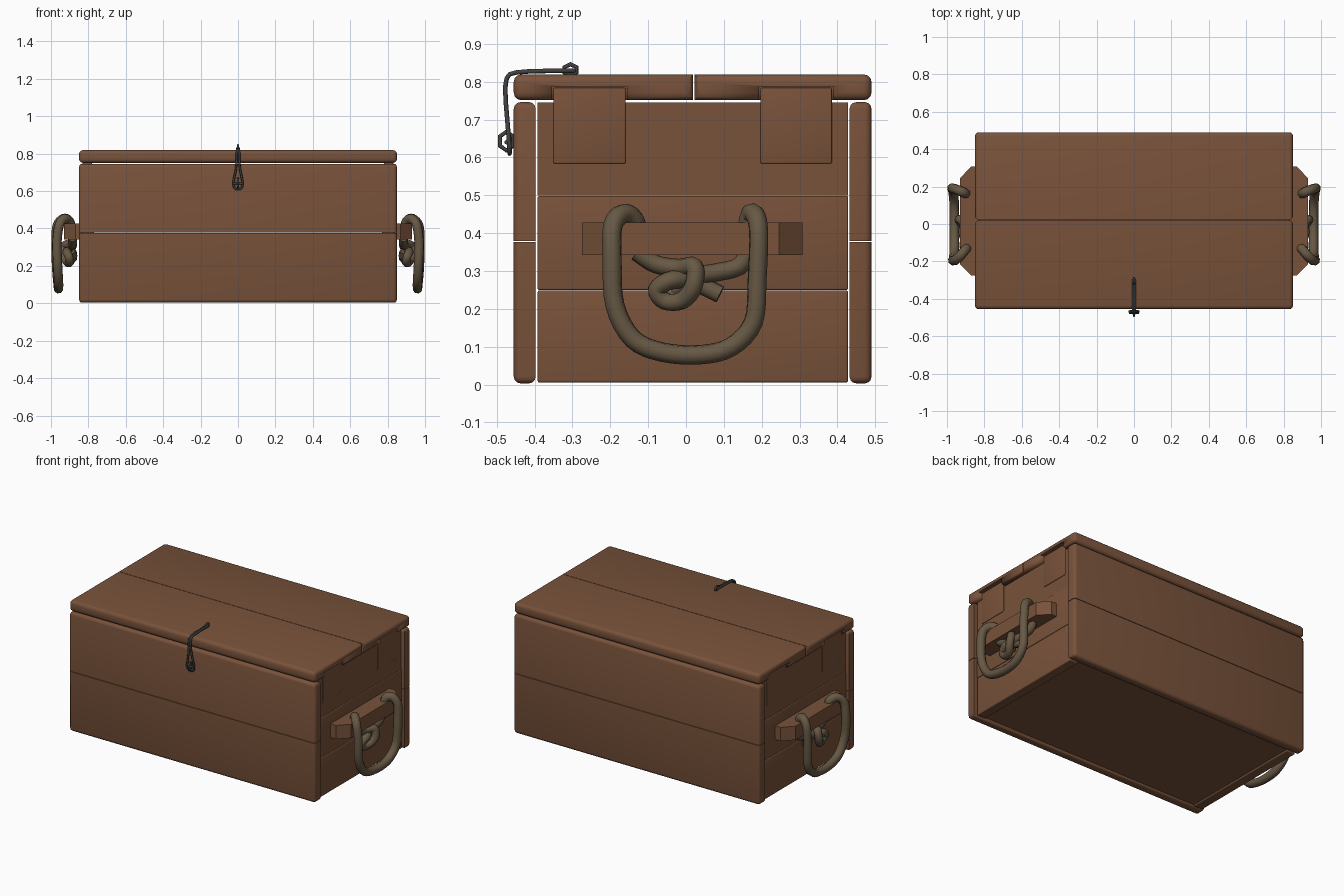
import bpy, bmesh, math
from mathutils import Vector

if "Cube" in bpy.data.objects:
    bpy.data.objects.remove(bpy.data.objects["Cube"], do_unlink=True)


def material(name, rgb, rough=0.8):
    m = bpy.data.materials.new(name)
    m.use_nodes = True
    m.diffuse_color = (*rgb, 1)
    node = m.node_tree.nodes["Principled BSDF"]
    node.inputs["Base Color"].default_value = (*rgb, 1)
    node.inputs["Roughness"].default_value = rough
    return m


WOOD = material("brown wood", (0.19, 0.085, 0.043))
ROPE = material("tan rope", (0.135, 0.098, 0.058))
IRON = material("dark iron", (0.055, 0.053, 0.05), 0.5)


def finish(name, bm, mat, angle=40):
    bmesh.ops.recalc_face_normals(bm, faces=bm.faces)
    me = bpy.data.meshes.new(name)
    bm.to_mesh(me)
    bm.free()
    me.materials.append(mat)
    ob = bpy.data.objects.new(name, me)
    bpy.context.collection.objects.link(ob)
    bpy.ops.object.select_all(action="DESELECT")
    ob.select_set(True)
    bpy.context.view_layer.objects.active = ob
    bpy.ops.object.shade_smooth_by_angle(angle=math.radians(angle))
    return ob


def box(name, x, y, z, bevel=0.0, round_edge=None):
    """Box from (min, max) ranges; round_edge picks which edges get the bevel."""
    bm = bmesh.new()
    bmesh.ops.create_cube(bm, size=1)
    for v in bm.verts:
        v.co = [r[0] if c < 0 else r[1] for c, r in zip(v.co, (x, y, z))]
    if bevel:
        edges = [e for e in bm.edges if not round_edge
                 or round_edge((e.verts[0].co + e.verts[1].co) / 2)]
        bmesh.ops.bevel(bm, geom=edges, offset=bevel, segments=3,
                        profile=0.5, affect="EDGES")
    return finish(name, bm, WOOD, 50)


def tube(name, points, radius, mat, closed=False, steps=4, sides=8):
    """Smooth tube swept along a path through the points."""
    pts = [Vector(p) for p in points]
    n = len(pts)
    cv = bpy.data.curves.new(name, "CURVE")
    cv.dimensions = "3D"
    cv.bevel_depth = radius
    cv.bevel_resolution = max(0, sides // 2 - 2)
    cv.use_fill_caps = True
    path = []
    for i in range(n if closed else n - 1):
        get = lambda k: pts[k % n] if closed else pts[min(max(k, 0), n - 1)]
        a, b, c, d = (get(i + k) for k in (-1, 0, 1, 2))
        for s in range(steps):
            t = s / steps
            path.append(0.5 * (2 * b + (c - a) * t + (2 * a - 5 * b + 4 * c - d) * t * t
                               + (3 * b - a - 3 * c + d) * t ** 3))
    if not closed:
        path.append(pts[-1])
    sp = cv.splines.new("POLY")
    sp.points.add(len(path) - 1)
    for p, co in zip(sp.points, path):
        p.co = (*co, 1)
    sp.use_cyclic_u = closed
    tmp = bpy.data.objects.new(name, cv)
    bpy.context.collection.objects.link(tmp)
    bpy.context.view_layer.update()
    me = tmp.evaluated_get(bpy.context.evaluated_depsgraph_get()).to_mesh()
    bm = bmesh.new()
    bm.from_mesh(me)
    bpy.data.objects.remove(tmp, do_unlink=True)
    bmesh.ops.remove_doubles(bm, verts=bm.verts, dist=0.0001)
    return finish(name, bm, mat, 60)


L = 0.85                       # half length of the long planks
FRONT, BACK = (-0.455, -0.397), (0.432, 0.49)
INNER = (-0.392, 0.428)        # span of the end boards
TABS = ((-0.35, -0.16), (0.197, 0.385))

# Long front and back planks, two high
for name, y in (("front", FRONT), ("back", BACK)):
    out = min if name == "front" else max
    face = out(y)
    for part, z, edge in (("lower", (0.003, 0.376), 0.003), ("upper", (0.379, 0.746), 0.746)):
        box(f"{name}_{part}_plank", (-L, L), y, z, 0.018,
            lambda m, f=face, e=edge: (abs(m.y - f) < 0.001 or abs(m.z - e) < 0.001)
            and (abs(m.z - e) < 0.001 or abs(m.x) > 0.8))

# Floor board
box("floor", (-0.8, 0.8), INNER, (0.014, 0.06))

# Lid planks, with notches cut for the end tabs
for name, y, face in (("front", (-0.455, 0.019), -0.455), ("back", (0.022, 0.49), 0.49)):
    lid = box(f"lid_{name}_plank", (-L, L), y, (0.751, 0.819), 0.02,
              lambda m, f=face: abs(m.y - f) < 0.001 or abs(m.x) > 0.8)
    tab = TABS[0] if name == "front" else TABS[1]
    for sx in (-1, 1):
        cutter = box("notch_cutter", sorted((sx * 0.76, sx * 0.9)),
                     (tab[0] - 0.004, tab[1] + 0.004), (0.7, 0.787))
        cutter.hide_render = True
        cutter.hide_set(True)
        mod = lid.modifiers.new("notch", "BOOLEAN")
        mod.operation, mod.solver, mod.object = "DIFFERENCE", "EXACT", cutter

for side, s in (("left", 1), ("right", -1)):
    def span(a, b):
        return sorted((s * a, s * b))

    # End boards, the top one carrying two tabs around a hand recess
    box(f"{side}_end_lower_board", span(0.77, 0.832), INNER, (0.005, 0.249), 0.006)
    box(f"{side}_end_middle_board", span(0.77, 0.832), INNER, (0.25, 0.498), 0.004)
    box(f"{side}_end_upper_board", span(0.77, 0.828), INNER, (0.499, 0.745))
    for label, y in zip(("front", "back"), TABS):
        box(f"{side}_{label}_tab", span(0.78, 0.831), y, (0.584, 0.784), 0.003)

    # Handle bar with chamfered ends
    bm = bmesh.new()
    outline = [(0.82, -0.275), (0.87, -0.275), (0.93, -0.215),
               (0.93, 0.245), (0.87, 0.308), (0.82, 0.308)]
    face = bm.faces.new([bm.verts.new((s * x, y, 0.342)) for x, y in outline])
    ext = bmesh.ops.extrude_face_region(bm, geom=[face])["geom"]
    bmesh.ops.translate(bm, vec=(0, 0, 0.086),
                        verts=[g for g in ext if isinstance(g, bmesh.types.BMVert)])
    finish(f"{side}_handle_bar", bm, WOOD, 20)

    # Rope loop hanging from the bar
    loop = [(0.89, -0.13, 0.40), (0.90, -0.135, 0.435), (0.925, -0.165, 0.452),
            (0.955, -0.193, 0.42), (0.968, -0.195, 0.33), (0.965, -0.188, 0.21),
            (0.96, -0.14, 0.12), (0.96, -0.06, 0.085), (0.96, 0.04, 0.079),
            (0.962, 0.12, 0.10), (0.968, 0.178, 0.165), (0.973, 0.188, 0.28),
            (0.97, 0.192, 0.40), (0.945, 0.183, 0.447), (0.91, 0.168, 0.448),
            (0.895, 0.16, 0.40)]
    tube(f"{side}_rope_loop", [(s * x, y, z) for x, y, z in loop], 0.026, ROPE)

    # Knot tying the two rope ends together under the bar
    knot_a = [(0.885, -0.13, 0.35), (0.885, -0.08, 0.318), (0.895, -0.02, 0.308),
              (0.925, 0.022, 0.312), (0.935, 0.02, 0.26), (0.915, -0.01, 0.222),
              (0.90, -0.055, 0.22), (0.905, -0.078, 0.25), (0.915, -0.035, 0.277),
              (0.885, 0.02, 0.27), (0.885, 0.09, 0.238)]
    knot_b = [(0.885, 0.165, 0.35), (0.885, 0.14, 0.312), (0.89, 0.08, 0.296),
              (0.90, 0.02, 0.285), (0.88, -0.03, 0.25)]
    for label, pts in (("front", knot_a), ("back", knot_b)):
        tube(f"{side}_{label}_knot_strand", [(s * x, y, z) for x, y, z in pts], 0.024, ROPE)

# Wire latch: a narrow loop folded over the lid edge, widening at the bottom
half = [(0.005, -0.30, 0.829), (0.005, -0.38, 0.828), (0.005, -0.45, 0.824),
        (0.006, -0.473, 0.81), (0.007, -0.477, 0.77), (0.012, -0.473, 0.71),
        (0.024, -0.468, 0.65), (0.02, -0.466, 0.618)]
tube("latch_wire", half + [(0, -0.466, 0.61)] + [(-x, y, z) for x, y, z in reversed(half)],
     0.006, IRON, closed=True, steps=2)


# Hexagonal staples holding the latch
def staple(name, centre, ry, rz):
    y0, z0 = centre
    ring = [(0, y0 + ry * math.cos(math.radians(60 * i + 30)),
             z0 + rz * math.sin(math.radians(60 * i + 30))) for i in range(6)]
    tube(name, ring, 0.006, IRON, closed=True, steps=1)


staple("lid_staple", (-0.305, 0.831), 0.018, 0.015)
staple("front_staple", (-0.474, 0.643), 0.02, 0.025)
tube("latch_pin", [(-0.028, -0.474, 0.64), (0.028, -0.474, 0.64)], 0.006, IRON, steps=1)
